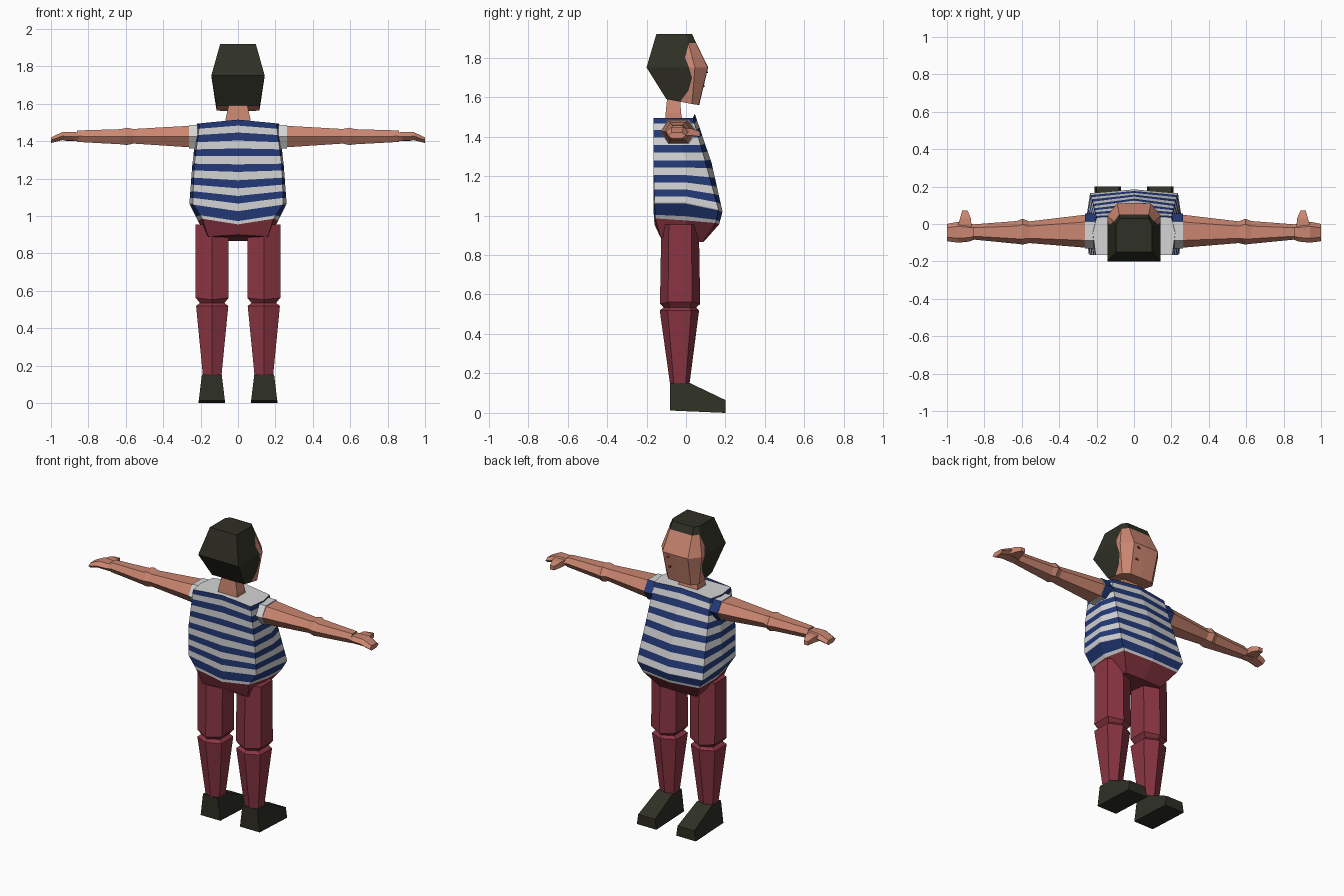
import bpy, bmesh, math
from mathutils import Vector

if "Cube" in bpy.data.objects:
    bpy.data.objects.remove(bpy.data.objects["Cube"])


def material(name, rgb):
    m = bpy.data.materials.new(name)
    m.diffuse_color = (*rgb, 1)
    m.use_nodes = True
    m.node_tree.nodes["Principled BSDF"].inputs["Base Color"].default_value = m.diffuse_color
    return m


SKIN = material("skin", (0.60, 0.24, 0.165))
HAIR = material("dark hair and shoes", (0.028, 0.029, 0.018))
WHITE = material("shirt white", (0.66, 0.66, 0.67))
BLUE = material("shirt blue", (0.017, 0.042, 0.19))
PANTS = material("trouser red", (0.255, 0.036, 0.055))
RED = material("face mark red", (0.2, 0.02, 0.02))


def loft(name, rings, mats, rule=None, caps=(0, 0)):
    """Skin closed rings together; rule(band, side) picks the material."""
    bm = bmesh.new()
    vs = [[bm.verts.new(p) for p in r] for r in rings]
    n = len(rings[0])
    for i in range(len(vs) - 1):
        for j in range(n):
            k = (j + 1) % n
            f = bm.faces.new((vs[i][j], vs[i][k], vs[i + 1][k], vs[i + 1][j]))
            f.material_index = rule(i, j) if rule else 0
    for ring, c in zip((vs[0], vs[-1]), caps):
        bm.faces.new(ring).material_index = c
    bmesh.ops.recalc_face_normals(bm, faces=bm.faces)
    me = bpy.data.meshes.new(name)
    bm.to_mesh(me)
    bm.free()
    for m in mats:
        me.materials.append(m)
    ob = bpy.data.objects.new(name, me)
    bpy.context.collection.objects.link(ob)
    return ob


def mirrored(half):
    """Complete a half outline (x >= 0) with its mirror image."""
    return half + [(-x, y, z) for x, y, z in reversed(half) if x > 0]


def blend(keys, t):
    """Interpolate half outlines stored as (t, points), t descending."""
    for (t0, a), (t1, b) in zip(keys, keys[1:]):
        if t >= t1 - 1e-6:
            f = (t0 - t) / (t0 - t1)
            return [tuple(Vector(p).lerp(Vector(q), f)) for p, q in zip(a, b)]


# Shirt: stripes follow the outlines, back centre round to front centre
hem = [(0, -.16, .955), (.19, -.155, .985), (.215, 0, .975), (.2, .15, .962), (0, .168, .955)]
shirt = [
    (1.505, [(0, -.165, 1.515), (.205, -.165, 1.495), (.22, -.05, 1.495), (.2, .035, 1.495), (0, .045, 1.515)]),
    (1.265, [(0, -.165, 1.26), (.235, -.165, 1.265), (.245, 0, 1.265), (.215, .10, 1.265), (0, .13, 1.265)]),
    (1.05, [(0, -.165, 1.03), (.242, -.16, 1.065), (.26, 0, 1.065), (.235, .165, 1.03), (0, .185, 1.02)]),
    (.965, hem)]
blue_bands = [(1.505, 1.475), (1.44, 1.40), (1.36, 1.322), (1.28, 1.242),
              (1.20, 1.16), (1.122, 1.084), (1.045, .985)]
levels = sorted({z for b in blue_bands for z in b} | {k[0] for k in shirt}, reverse=True)


def stripe(i, j):
    mid = (levels[i] + levels[i + 1]) / 2
    return int(any(lo < mid < hi for hi, lo in blue_bands))


loft("striped_shirt", [mirrored(blend(shirt, z)) for z in levels], [WHITE, BLUE], stripe)

# Pelvis
crotch = [(0, -.13, .90), (.16, -.13, .89), (.165, 0, .885), (.13, .085, .865), (0, .088, .865)]
loft("trouser_seat", [mirrored(hem), mirrored(crotch)], [PANTS])

# Head: back centre, back corner, hairline, cheek, face edge, face centre
head_keys = [
    (1.92, [(0, -.15, 1.92), (.095, -.15, 1.92), (.095, 0, 1.92), (.075, .03, 1.92), (0, .03, 1.92)]),
    (1.75, [(0, -.2, 1.75), (.143, -.2, 1.75), (.143, .045, 1.75), (.09, .11, 1.75), (0, .112, 1.75)]),
    (1.58, [(0, -.1, 1.59), (.115, -.1, 1.59), (.115, .03, 1.565), (.08, .065, 1.56), (0, .067, 1.56)])]
hairline = [(1.92, -.01), (1.875, .015), (1.80, -.005), (1.75, .015), (1.70, .03), (1.64, .012), (1.58, -.03)]
head_rings = []
for z, y in hairline:
    h = blend(head_keys, z)
    f = (y - h[1][1]) / (h[2][1] - h[1][1])
    h.insert(2, tuple(Vector(h[1]).lerp(Vector(h[2]), f)))
    head_rings.append(mirrored(h))
loft("head", head_rings, [SKIN, HAIR],
     lambda i, j: int(i == 0 or j in (0, 1, 8, 9)), caps=(1, 0))

# Small painted marks on the face
for z in (1.73, 1.66):
    y = .111 - .237 * (1.75 - z)
    loft("face_mark", [[(x, y + d - .0024 * s, z + .009 * s) for x, s in
                        ((.045, 1), (.062, 1), (.062, -1), (.045, -1))]
                       for d in (-.002, .003)], [RED])

# Neck
loft("neck", [[(-x, y0, z), (x, y0, z), (x, y1, z), (-x, y1, z)] for x, y0, y1, z in
              ((.068, -.105, -.02, 1.49), (.066, -.103, -.025, 1.52), (.048, -.095, -.03, 1.6))], [SKIN])


def hex_x(s, x, y0, y1, z0, z1):
    """Six-sided section across an arm, with points to front and back."""
    c, r, zm = (y0 + y1) / 2, (y1 - y0) * .28, (z0 + z1) / 2
    return [(s * x, y, z) for y, z in
            ((y0, zm), (c - r, z1), (c + r, z1), (y1, zm), (c + r, z0), (c - r, z0))]


def hex_z(x, rx, y0, y1, z, dz=0):
    """Six-sided section across a leg, with points to front and back."""
    c, r = (y0 + y1) / 2, (y1 - y0) * .3
    return [(x, y0, z - dz), (x + rx, c - r, z), (x + rx, c + r, z),
            (x, y1, z - dz), (x - rx, c + r, z), (x - rx, c - r, z)]


for side, s in (("right", 1), ("left", -1)):
    # Sleeve, blue towards the chest and white behind
    loft(side + "_sleeve", [hex_x(s, .19, -.13, .055, 1.362, 1.487),
                            hex_x(s, .262, -.13, .055, 1.362, 1.487)], [WHITE, BLUE],
         lambda i, j: int(j in (2, 3)))
    # Arm with elbow
    loft(side + "_arm", [hex_x(s, *r) for r in (
        (.24, -.128, .052, 1.366, 1.483), (.56, -.102, .014, 1.387, 1.465),
        (.595, -.11, .028, 1.379, 1.472), (.625, -.106, .016, 1.383, 1.464),
        (.86, -.083, -.002, 1.396, 1.457))], [SKIN])
    # Hand and thumb
    loft(side + "_hand", [hex_x(s, *r) for r in (
        (.85, -.082, -.004, 1.40, 1.447), (.88, -.094, .003, 1.402, 1.448),
        (.94, -.1, .012, 1.405, 1.448), (1.0, -.092, 0, 1.39, 1.42))], [SKIN])
    loft(side + "_thumb", [[(s * x0, y, z0), (s * x1, y, z0), (s * x1, y, z1), (s * x0, y, z1)]
                           for x0, x1, y, z0, z1 in ((.868, .945, -.02, 1.405, 1.442),
                                                     (.872, .93, .03, 1.405, 1.44),
                                                     (.89, .918, .072, 1.40, 1.425))], [SKIN])
    # Leg: thigh, pinched knee, calf
    loft(side + "_leg", [hex_z(s * .138, *r) for r in (
        (.088, -.125, .065, .955), (.088, -.132, .072, .562, .01),
        (.066, -.115, .052, .535), (.086, -.133, .066, .518),
        (.049, -.08, .017, .14))], [PANTS])
    # Shoe: side profile widened towards the sole
    shoe = [(-.08, .012, .07), (.2, 0, .07), (.2, .065, .06), (.018, .152, .053), (-.08, .152, .053)]
    loft(side + "_shoe", [[(s * .14 + e * w, y, z) for y, z, w in shoe] for e in (-1, 1)], [HAIR])
